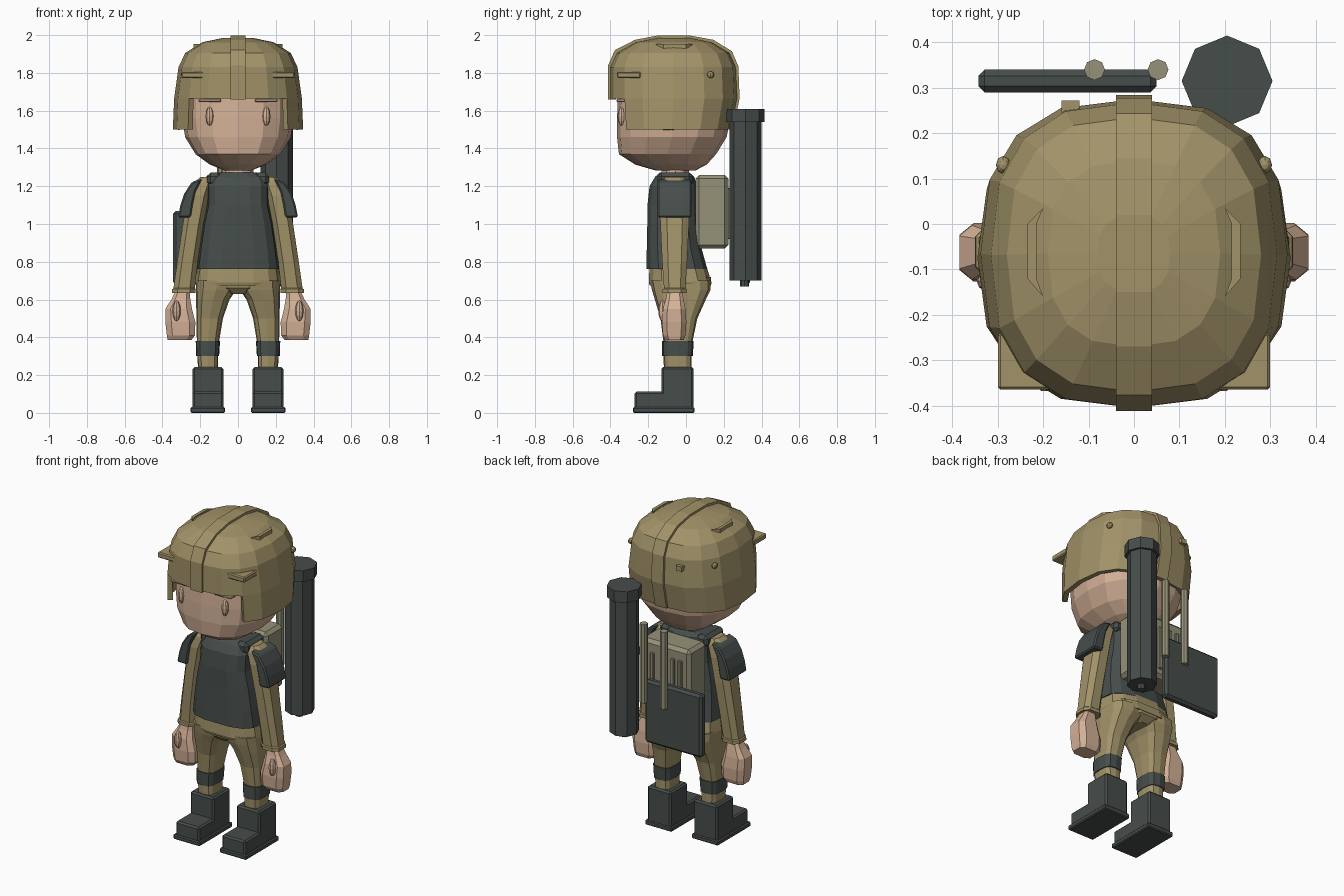
import bpy, bmesh
from math import cos, sin, pi, copysign

cube = bpy.data.objects.get("Cube")
if cube:
    bpy.data.objects.remove(cube, do_unlink=True)


def material(name, rgb):
    m = bpy.data.materials.new(name)
    m.use_nodes = True
    m.diffuse_color = (*rgb, 1)
    m.node_tree.nodes["Principled BSDF"].inputs["Base Color"].default_value = (*rgb, 1)
    return m


OLIVE = material("olive cloth", (0.36, 0.29, 0.14))
DARK = material("dark grey", (0.062, 0.075, 0.07))
SKIN = material("skin", (0.66, 0.44, 0.31))
PACK = material("grey green", (0.30, 0.285, 0.19))


def finish(name, bm, mat, bevel=0):
    bmesh.ops.recalc_face_normals(bm, faces=bm.faces)
    me = bpy.data.meshes.new(name)
    bm.to_mesh(me)
    bm.free()
    me.materials.append(mat)
    ob = bpy.data.objects.new(name, me)
    bpy.context.collection.objects.link(ob)
    if bevel:
        mod = ob.modifiers.new("bevel", 'BEVEL')
        mod.width = bevel
        mod.segments = 1
    return ob


def loft(name, rings, mat, n=12, p=2.5, side=1, turn=0.0, keep=None, bottom=True):
    """Stack rounded sections; each is (z, x0, x1, y0, y1)."""
    bm = bmesh.new()
    loops = []
    for z, x0, x1, y0, y1 in rings:
        loop = []
        for i in range(n):
            a = 2 * pi * (i + turn) / n
            c, s = cos(a), sin(a)
            x = (x0 + x1) / 2 + (x1 - x0) / 2 * copysign(abs(c) ** (2 / p), c)
            y = (y0 + y1) / 2 + (y1 - y0) / 2 * copysign(abs(s) ** (2 / p), s)
            loop.append(bm.verts.new((x * side, y, z)))
        loops.append(loop)
    for k, (a, b) in enumerate(zip(loops, loops[1:])):
        for i in range(n):
            if keep is None or keep(k, i):
                j = (i + 1) % n
                bm.faces.new((a[i], a[j], b[j], b[i]))
    bm.faces.new(loops[-1])
    if bottom:
        bm.faces.new(loops[0])
    loose = [v for v in bm.verts if not v.link_faces]
    bmesh.ops.delete(bm, geom=loose, context='VERTS')
    return finish(name, bm, mat)


def prism(name, pts, lo, hi, axis, mat, side=1, bevel=0):
    """Extrude a flat outline between lo and hi along an axis."""
    bm = bmesh.new()

    def vert(p, d):
        co = list(p)
        co.insert("xyz".index(axis), d)
        return bm.verts.new((co[0] * side, co[1], co[2]))
    a = [vert(p, lo) for p in pts]
    b = [vert(p, hi) for p in pts]
    bm.faces.new(a)
    bm.faces.new(b)
    for i in range(len(pts)):
        j = (i + 1) % len(pts)
        bm.faces.new((a[i], a[j], b[j], b[i]))
    return finish(name, bm, mat, bevel)


def box(name, x, y, z, mat, side=1, bevel=0):
    pts = [(x[0], y[0]), (x[1], y[0]), (x[1], y[1]), (x[0], y[1])]
    return prism(name, pts, *z, 'z', mat, side, bevel)


def blob(name, centre, size, mat, side=1):
    bm = bmesh.new()
    bmesh.ops.create_uvsphere(bm, u_segments=8, v_segments=6, radius=1)
    for v in bm.verts:
        v.co = [c + s * q for c, s, q in zip(centre, size, v.co)]
        v.co.x *= side
    return finish(name, bm, mat)


def rod(name, x, y, r, z0, z1, mat):
    return loft(name, [(z, x - r, x + r, y - r, y + r) for z in (z0, z1)], mat, n=8, p=2)


def mid(*rows):
    return [(z, -w, w, y0, y1) for z, w, y0, y1 in rows]


# Head and neck
loft("head", mid((1.283, .07, -.16, .05), (1.315, .15, -.27, .11), (1.37, .225, -.355, .16),
                 (1.46, .28, -.365, .215), (1.56, .295, -.365, .235), (1.70, .29, -.36, .235),
                 (1.85, .2, -.28, .15)), SKIN, n=16)
loft("neck", mid((1.2, .085, -.14, .02), (1.32, .08, -.13, .02)), SKIN, n=10, p=2)

# Helmet shell, open over the face
shell = loft("helmet", mid((1.50, .345, -.39, .24), (1.665, .338, -.405, .275), (1.83, .315, -.405, .268),
                           (1.905, .28, -.37, .235), (1.962, .19, -.27, .14), (1.985, .08, -.15, .02)),
             OLIVE, n=16, p=2.6, bottom=False, keep=lambda k, i: k > 0 or not 10 <= i < 14)
solid = shell.modifiers.new("thickness", 'SOLIDIFY')
solid.thickness = .03
solid.offset = -1

# Raised band over the crown
prism("helmet_band", [(-.412, 1.66), (-.412, 1.84), (-.377, 1.92), (-.27, 1.975), (-.15, 1.998), (.02, 1.998),
                      (.145, 1.975), (.243, 1.915), (.277, 1.835), (.284, 1.665), (.248, 1.5), (.22, 1.5),
                      (.24, 1.7), (-.37, 1.7), (-.37, 1.66)], -.04, .04, 'x', OLIVE)
box("helmet_back_clip", (-.16, -.12), (.24, .272), (1.77, 1.80), OLIVE)

for s, tag in ((1, "left"), (-1, "right")):
    # Helmet fittings and face
    prism(tag + "_helmet_tab", [(.16, -.365), (.30, -.365), (.30, -.24), (.26, -.24)],
          1.772, 1.806, 'z', OLIVE, s, .006)
    prism(tag + "_helmet_ridge", [(.20, .035), (.235, 0), (.235, -.12), (.20, -.16), (.215, -.12), (.215, 0)],
          1.9, 1.953, 'z', OLIVE, s)
    blob(tag + "_helmet_stud", (.288, .13, 1.79), (.016, .02, .018), OLIVE, s)
    blob(tag + "_eye", (.15, -.342, 1.57), (.022, .02, .05), SKIN, s)
    box(tag + "_brow", (.09, .21), (-.368, -.32), (1.645, 1.665), SKIN, s, .006)

    # Arm, cuff, shoulder pad and hand
    loft(tag + "_sleeve", [(1.25, .13, .20, -.11, -.01), (1.22, .13, .235, -.135, .01), (1.15, .15, .27, -.145, .02),
                           (1.0, .18, .295, -.14, .02), (.8, .21, .325, -.13, .01), (.66, .225, .345, -.12, 0),
                           (.655, .22, .352, -.127, .005), (.635, .222, .354, -.127, .005)],
         OLIVE, n=8, p=2.8, side=s, turn=.5)
    prism(tag + "_shoulder_pad", [(.19, 1.24), (.245, 1.222), (.285, 1.16), (.305, 1.10), (.318, 1.035),
                                  (.25, 1.035), (.24, 1.1), (.225, 1.17)], -.15, .028, 'y', DARK, s, .008)
    box(tag + "_shoulder_strap", (.085, .165), (-.15, .035), (1.2, 1.272), DARK, s, .02)
    loft(tag + "_hand", [(.385, .245, .375, -.11, -.01), (.41, .225, .38, -.125, 0), (.48, .222, .388, -.13, .005),
                         (.55, .24, .388, -.125, 0), (.60, .25, .355, -.11, -.01), (.65, .255, .33, -.10, -.02)],
         SKIN, n=8, p=3.5, side=s, turn=.5)
    blob(tag + "_thumb", (.325, -.125, .54), (.022, .022, .055), SKIN, s)

    # Trouser leg, strap and boot
    loft(tag + "_trouser_leg", [(.2, .105, .21, -.115, .03), (.30, .105, .215, -.12, .03), (.38, .10, .218, -.12, .035),
                                (.5, .08, .22, -.135, .06), (.60, .045, .222, -.165, .105),
                                (.65, .01, .222, -.18, .13), (.70, -.01, .222, -.19, .13)],
         OLIVE, n=12, p=3.2, side=s)
    loft(tag + "_leg_strap", [(.30, .10, .221, -.126, .036), (.38, .095, .224, -.126, .041)],
         DARK, n=12, p=3.2, side=s)
    box(tag + "_boot_shaft", (.078, .24), (-.13, .04), (.02, .243), DARK, s, .01)
    box(tag + "_boot_toe", (.078, .24), (-.272, -.10), (.02, .112), DARK, s, .01)
    box(tag + "_boot_sole", (.068, .252), (-.28, .045), (0, .03), DARK, s, .006)

# Hips, jacket hem and vest
loft("hips", mid((.63, .05, -.15, .09), (.66, .14, -.18, .13), (.72, .215, -.19, .135)), OLIVE, n=14, p=3)
loft("jacket_hem", mid((.675, .222, -.195, .135), (.69, .228, -.2, .138), (.78, .212, -.195, .11)),
     OLIVE, n=14, p=3)
loft("vest", mid((.762, .222, -.212, .115), (.87, .208, -.21, .085), (1.0, .188, -.207, .065), (1.1, .165, -.206, .06),
                 (1.2, .165, -.195, .06), (1.25, .15, -.165, .045), (1.272, .10, -.14, .02)),
     DARK, n=14, p=3.2)

# Backpack with ribs
box("backpack", (-.18, .16), (.05, .225), (.87, 1.26), PACK, bevel=.02)
for x in (-.12, -.07, .0, .07):
    box("backpack_rib", (x - .012, x + .012), (.22, .24), (.92, 1.19), PACK, bevel=.004)

# Rear panel with two poles
box("rear_panel", (-.343, .05), (.29, .34), (.68, 1.07), DARK, bevel=.014)
rod("left_pole", .053, .34, .023, .93, 1.42, PACK)
rod("right_pole", -.087, .34, .023, .93, 1.41, PACK)

# Carrying tube
rod("tube", .205, .315, .085, .70, 1.56, DARK)
rod("tube_cap", .205, .315, .1, 1.54, 1.61, DARK)
rod("tube_knob", .205, .31, .024, .668, .71, DARK)
